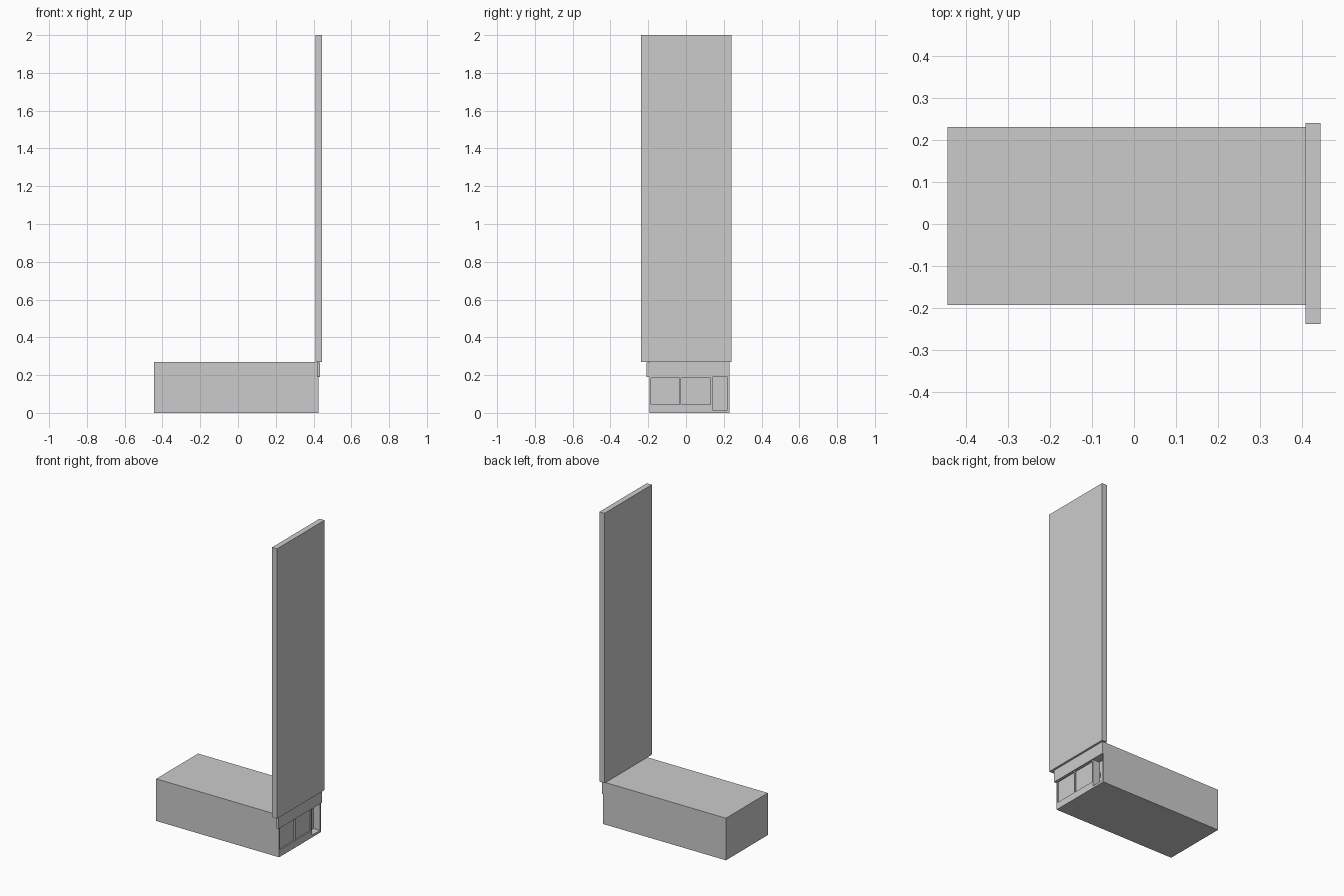
import bpy

if "Cube" in bpy.data.objects:
    bpy.data.objects.remove(bpy.data.objects["Cube"])


def box(name, x, y, z):
    """Axis-aligned box from (min, max) ranges."""
    sx, sy, sz = x[1] - x[0], y[1] - y[0], z[1] - z[0]
    bpy.ops.mesh.primitive_cube_add(size=1, location=(sum(x) / 2, sum(y) / 2, sum(z) / 2))
    ob = bpy.context.object
    ob.name = name
    ob.scale = (sx, sy, sz)
    bpy.ops.object.transform_apply(location=True, rotation=False, scale=True)
    return ob


def cut(target, x, y, z):
    """Carve a box-shaped opening out of the target."""
    cutter = box("cutter", x, y, z)
    cutter.hide_render = True
    mod = target.modifiers.new("opening", "BOOLEAN")
    mod.operation = "DIFFERENCE"
    mod.solver = "EXACT"
    mod.object = cutter
    bpy.context.view_layer.objects.active = target
    bpy.ops.object.modifier_apply(modifier=mod.name)
    bpy.data.objects.remove(cutter, do_unlink=True)


FRONT = 0.427

# Long low building
body = box("building_body", (-0.445, FRONT), (-0.193, 0.231), (0, 0.27))

# Two shop windows and the recessed entrance on the +x end
windows = [(-0.186, -0.034), (-0.026, 0.13)]
for y in windows:
    cut(body, (FRONT - 0.008, 0.5), y, (0.045, 0.186))
cut(body, (0.38, 0.5), (0.139, 0.221), (0.014, 0.19))

# Entrance door leaf and handle inside the recess
box("door_leaf", (0.379, 0.384), (0.147, 0.213), (0.016, 0.18))
box("door_handle", (0.383, 0.388), (0.152, 0.155), (0.08, 0.11))

# Fascia band over the shopfront
box("fascia_band", (0.418, 0.434), (-0.208, 0.231), (0.19, 0.268))

# Tall facade slab standing on the front edge
box("facade_slab", (0.409, 0.445), (-0.239, 0.241), (0.27, 2.0))
